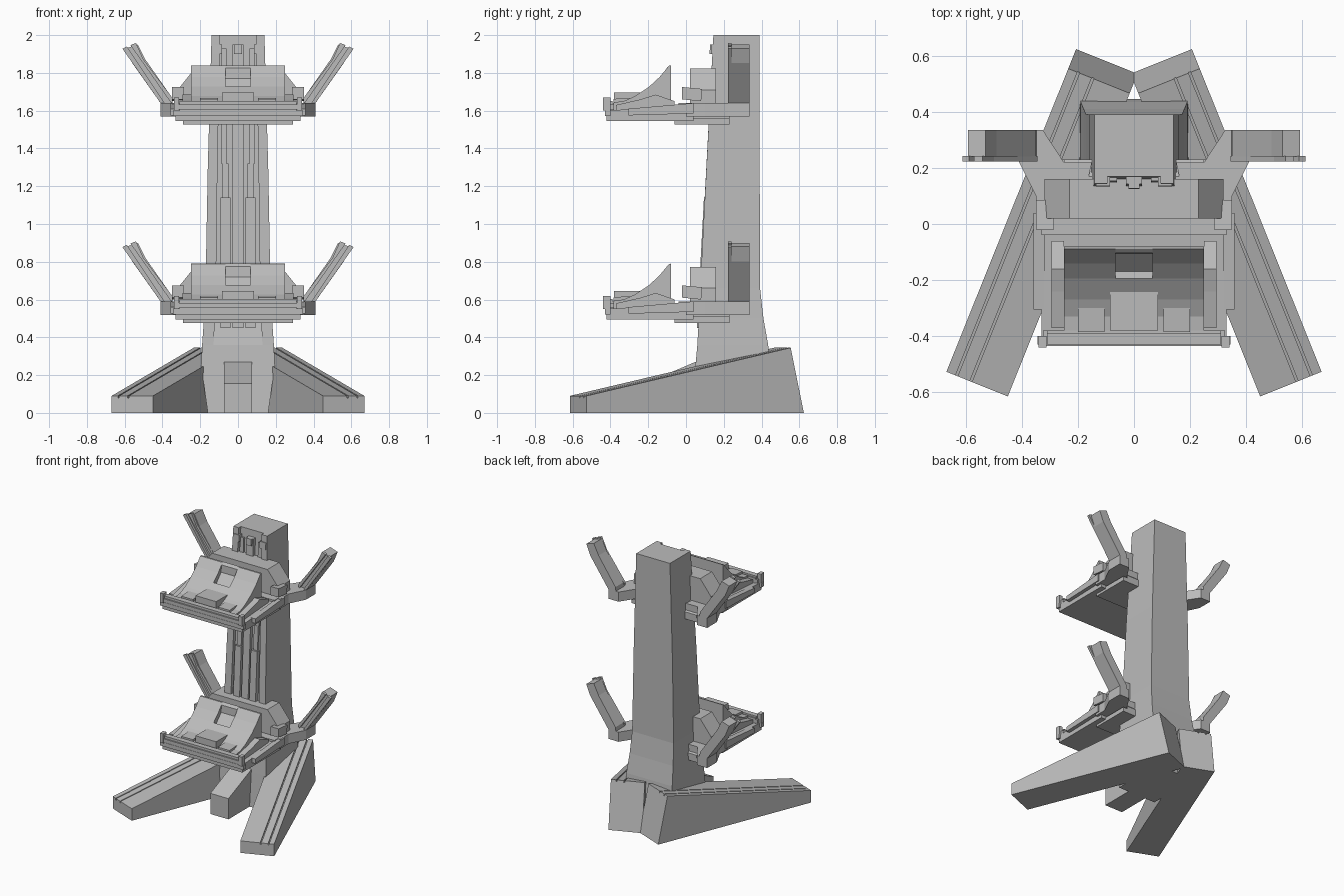
import bpy, bmesh
from mathutils import Vector

cube = bpy.data.objects.get("Cube")
if cube:
    bpy.data.objects.remove(cube, do_unlink=True)

grey = bpy.data.materials.new("plain grey")
grey.use_nodes = True
grey.diffuse_color = (0.5, 0.5, 0.5, 1)
grey.node_tree.nodes["Principled BSDF"].inputs["Base Color"].default_value = (0.5, 0.5, 0.5, 1)


def loft(name, rings, mirror=False, z=0):
    """Skin matching rings of points and cap both ends."""
    bm = bmesh.new()
    loops = [[bm.verts.new(Vector(p)) for p in ring] for ring in rings]
    n = len(loops[0])
    for a, b in zip(loops, loops[1:]):
        for i in range(n):
            j = (i + 1) % n
            bm.faces.new((a[i], a[j], b[j], b[i]))
    bm.faces.new(loops[0][::-1])
    bm.faces.new(loops[-1])
    bmesh.ops.recalc_face_normals(bm, faces=bm.faces)
    me = bpy.data.meshes.new(name)
    bm.to_mesh(me)
    bm.free()
    me.materials.append(grey)
    ob = bpy.data.objects.new(name, me)
    ob.location.z = z
    bpy.context.collection.objects.link(ob)
    if mirror:
        ob.modifiers.new("Mirror", 'MIRROR')
    return ob


def prism(name, pts, axis, lo, hi, mirror=False, z=0):
    """Extrude a flat outline along an axis."""
    def place(p, t):
        return {'x': (t, p[0], p[1]), 'y': (p[0], t, p[1]), 'z': (p[0], p[1], t)}[axis]
    return loft(name, [[place(p, t) for p in pts] for t in (lo, hi)], mirror, z)


def box(name, x, y, zz, mirror=False, z=0):
    outline = [(x[0], y[0]), (x[1], y[0]), (x[1], y[1]), (x[0], y[1])]
    return prism(name, outline, 'z', zz[0], zz[1], mirror, z)


# Legs: tapered beams with two grooves along the top
start = Vector((0.45, -0.615, 0))
across, along = Vector((0.928, 0.373, 0)), Vector((-0.373, 0.928, 0))
W, G, D = 0.236, 0.008, 0.012


def leg_ring(v_low, v_top, h):
    pts = [(0, 0), (W, 0), (W, h)]
    for u in (W - 0.035, W - 0.09):
        pts += [(u, h), (u, h - D), (u - G, h - D), (u - G, h)]
    pts.append((0, h))
    return [start + across * u + along * (v_low + (v_top - v_low) * t / h)
            + Vector((0, 0, t)) for u, t in pts]


loft("leg", [leg_ring(0, 0, 0.09), leg_ring(1.24, 1.165, 0.345)], True)

# Short middle foot
prism("middle_foot", [(-0.22, 0), (0.2, 0), (0.2, 0.32), (0.05, 0.27), (-0.22, 0.155)],
      'x', -0.075, 0.075)

# Column with a shallow channel in its front: height, half width, front, back, depth
LEVELS = [(0, 0.16, 0.03, 0.44, 0), (0.25, 0.195, 0.05, 0.445, 0),
          (0.36, 0.19, 0.06, 0.435, 0), (0.5, 0.18, 0.068, 0.41, 0.025),
          (0.66, 0.172, 0.075, 0.392, 0.025), (1.3, 0.16, 0.108, 0.39, 0.025),
          (2, 0.14, 0.145, 0.39, 0.025)]


def column_ring(z, w, f, b, d):
    g = w * 0.68
    return [(-w, b, z), (w, b, z), (w, f, z), (g, f, z), (g, f + d, z),
            (-g, f + d, z), (-g, f, z), (-w, f, z)]


loft("column", [column_ring(*lv) for lv in LEVELS])


def strip(name, x0, x1, z0, z1, proud, mirror=False):
    """Bar that follows the leaning front of the column."""
    def front(z):
        return 0.145 - (2 - z) * 0.0535 - proud
    rings = [[(x0, front(z), z), (x1, front(z), z),
              (x1, front(z) + 0.05, z), (x0, front(z) + 0.05, z)] for z in (z0, z1)]
    loft(name, rings, mirror)


strip("centre_bar", -0.028, 0.028, 0.45, 1.95, 0)
strip("lower_rail", 0.04, 0.092, 0.45, 1.14, 0.004, True)
strip("middle_rail", 0.05, 0.085, 1.14, 1.32, -0.01, True)
strip("upper_rail", 0.06, 0.09, 1.32, 1.93, -0.012, True)
strip("top_clip", 0.085, 0.135, 1.9, 1.95, 0.006, True)
strip("centre_clip", -0.02, 0.02, 1.9, 1.95, 0.015)

# Curve of the sloping rest, front to back
SLOPE = [(-0.38, 0.145), (-0.33, 0.15), (-0.27, 0.177), (-0.195, 0.227),
         (-0.14, 0.278), (-0.09, 0.338)]
BACK = [(-0.08, 0.34), (-0.08, 0.08), (-0.38, 0.08)]
WINDOW = [(-0.17, 0.2), (-0.105, 0.27), (-0.103, 0.325)]

for tag, z in (("lower", 0.45), ("upper", 1.5)):
    def n(part):
        return tag + "_" + part

    # Tray floor, mount and side rails
    prism(n("tray_floor"), [(-0.42, 0.045), (0.04, 0.045), (0.04, 0.14), (-0.04, 0.14),
          (-0.04, 0.125), (-0.42, 0.1)], 'x', -0.33, 0.33, z=z)
    prism(n("tray_back"), [(0.03, 0.045), (0.23, 0.045), (0.23, 0.08), (0.17, 0.14),
          (0.03, 0.14)], 'x', -0.25, 0.25, z=z)
    box(n("mount_plate"), (-0.29, 0.29), (-0.06, 0.23), (0.027, 0.06), z=z)
    prism(n("side_rail"), [(-0.305, 0.075), (0.04, 0.085), (0.04, 0.14), (-0.305, 0.11)],
          'x', 0.32, 0.358, True, z)

    # Front lip built of stacked bars
    box(n("lip_lower"), (-0.345, 0.345), (-0.43, -0.40), (0.072, 0.102), z=z)
    box(n("lip_middle"), (-0.325, 0.325), (-0.435, -0.38), (0.106, 0.132), z=z)
    box(n("lip_core"), (-0.31, 0.31), (-0.425, -0.38), (0.09, 0.14), z=z)
    box(n("lip_upper"), (-0.31, 0.31), (-0.43, -0.39), (0.136, 0.152), z=z)
    box(n("lip_end"), (0.312, 0.34), (-0.44, -0.40), (0.1, 0.17), True, z)

    # Sloping rest with a recessed window
    prism(n("rest_side"), SLOPE + BACK, 'x', 0.066, 0.25, True, z)
    prism(n("rest_middle"), SLOPE[:4] + WINDOW + SLOPE[-1:] + BACK, 'x', -0.066, 0.066, z=z)
    box(n("tongue"), (-0.085, 0.085), (-0.38, -0.235), (0.1, 0.195), z=z)
    prism(n("rest_clip"), [(-0.385, 0.1), (-0.3, 0.1), (-0.3, 0.168), (-0.385, 0.162)],
          'x', 0.105, 0.2, True, z)
    prism(n("cheek"), [(-0.37, 0.09), (-0.06, 0.09), (-0.06, 0.15), (-0.16, 0.185),
          (-0.24, 0.16), (-0.37, 0.13)], 'x', 0.25, 0.295, True, z)

    # Chamfered block behind the rest
    prism(n("back_block"), [(-0.32, 0.1), (0.32, 0.1), (0.32, 0.21), (0.23, 0.322),
          (-0.23, 0.322), (-0.32, 0.21)], 'y', 0.02, 0.16, z=z)
    prism(n("side_block"), [(-0.02, 0.16), (0.08, 0.15), (0.085, 0.215), (-0.02, 0.225)],
          'x', 0.285, 0.35, True, z)

    # Connector and raised arm with a framed front
    prism(n("arm_link"), [(0.2, 0.0), (0.35, 0.0), (0.35, 0.1), (0.41, 0.22), (0.41, 0.335),
          (0.325, 0.335), (0.25, 0.22), (0.15, 0.22)], 'z', 0.068, 0.14, True, z)
    prism(n("arm"), [(0.34, 0.068), (0.405, 0.068), (0.41, 0.14), (0.56, 0.352), (0.592, 0.43),
          (0.53, 0.45), (0.49, 0.37), (0.35, 0.17)], 'y', 0.24, 0.335, True, z)
    prism(n("arm_outer_frame"), [(0.375, 0.12), (0.41, 0.14), (0.612, 0.428), (0.588, 0.44)],
          'y', 0.222, 0.242, True, z)
    prism(n("arm_inner_frame"), [(0.35, 0.135), (0.57, 0.447), (0.54, 0.458), (0.5, 0.37),
          (0.345, 0.165)], 'y', 0.222, 0.242, True, z)
